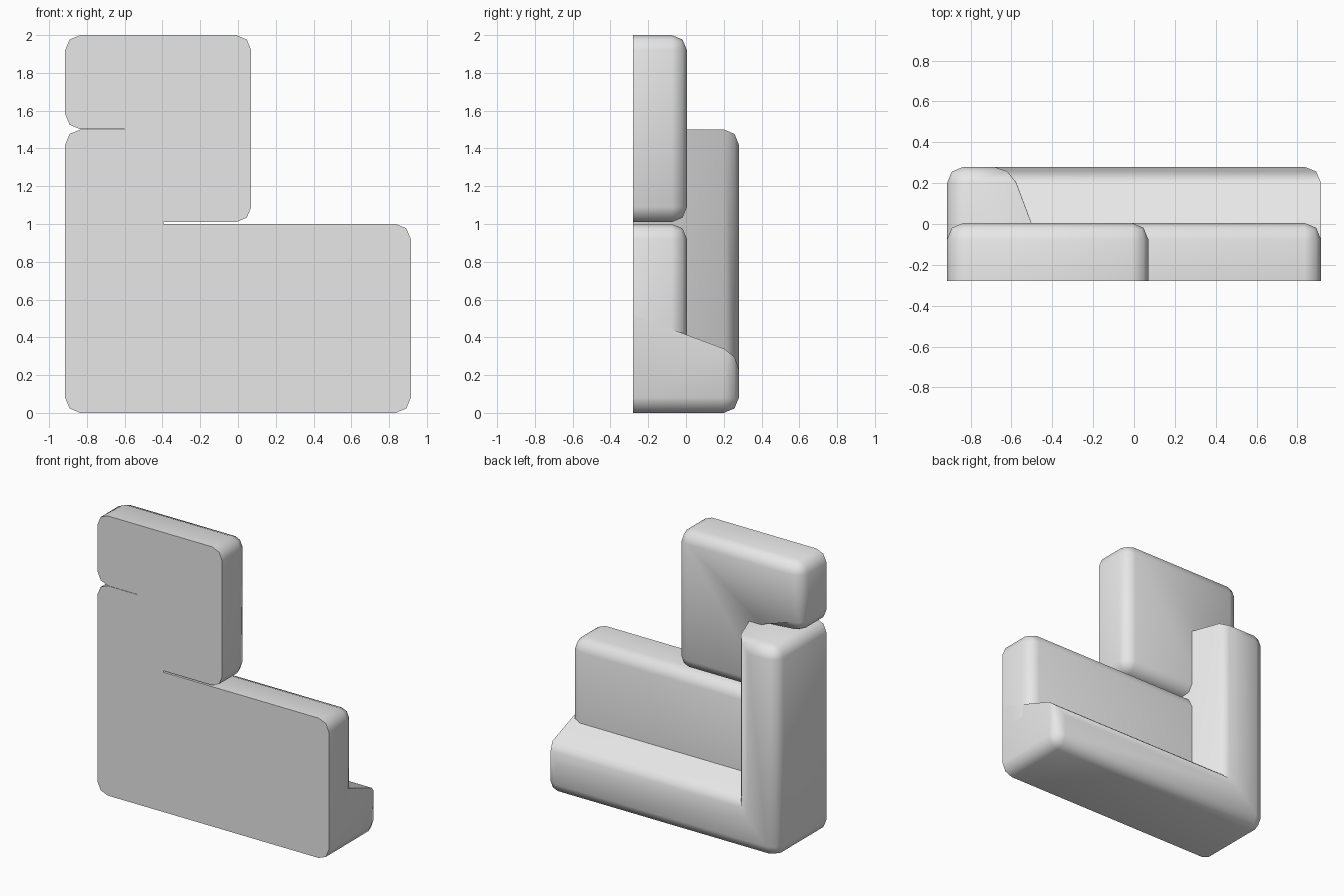
import bpy, bmesh, math

if "Cube" in bpy.data.objects:
    bpy.data.objects.remove(bpy.data.objects["Cube"])

FRONT = -0.28
L, R = -0.915, 0.915

grey = bpy.data.materials.new("light grey")
grey.diffuse_color = (0.8, 0.8, 0.8, 1)
grey.use_nodes = True
grey.node_tree.nodes["Principled BSDF"].inputs["Base Color"].default_value = grey.diffuse_color


def padded_solid(name, front, back, back_y, round_corners, round_sides):
    """Extrude an x-z outline front to back, rounding chosen edges; front rim stays sharp."""
    bm = bmesh.new()
    n = len(front)
    f = [bm.verts.new((x, FRONT, z)) for x, z in front]
    b = [bm.verts.new((x, back_y, z)) for x, z in back]
    bm.faces.new(f)
    bm.faces.new(b[::-1])
    for i in range(n):
        j = (i + 1) % n
        bm.faces.new((f[i], b[i], b[j], f[j]))
    bmesh.ops.recalc_face_normals(bm, faces=bm.faces[:])
    edges = [bm.edges.get((f[i], b[i])) for i in round_corners]
    edges += [bm.edges.get((b[i], b[(i + 1) % n])) for i in round_sides]
    bmesh.ops.bevel(bm, geom=edges, offset=0.08, offset_type='OFFSET', segments=2,
                    profile=0.5, affect='EDGES', clamp_overlap=False)
    bmesh.ops.recalc_face_normals(bm, faces=bm.faces[:])
    me = bpy.data.meshes.new(name)
    bm.to_mesh(me)
    bm.free()
    me.materials.append(grey)
    ob = bpy.data.objects.new(name, me)
    bpy.context.collection.objects.link(ob)
    bpy.ops.object.select_all(action='DESELECT')
    ob.select_set(True)
    bpy.context.view_layer.objects.active = ob
    bpy.ops.object.shade_smooth_by_angle(angle=math.radians(50))
    return ob


# deep L-shaped bar, narrowing toward the back on its inner side
def l_outline(d):
    return [(L, 0), (R, 0), (R, d), (L + d, d), (L + d, 1.5), (L, 1.5)]


padded_solid("corner_bar", l_outline(0.52), l_outline(0.31), 0.28,
             round_corners=[0, 1, 5], round_sides=range(6))

# upper block, resting over the top of the upright bar
upper = [(L, 1.502), (-0.6, 1.502), (-0.6, 1.01), (0.07, 1.01), (0.07, 2), (L, 2)]
padded_solid("upper_block", upper, upper, 0.005,
             round_corners=[0, 3, 4, 5], round_sides=[0, 2, 3, 4, 5])

# lower block, sunk into the bar at its left and bottom
lower = [(-0.6, 0.35), (R, 0.35), (R, 1.0), (-0.6, 1.0)]
padded_solid("lower_block", lower, lower, 0.005,
             round_corners=[2], round_sides=[1, 2])
